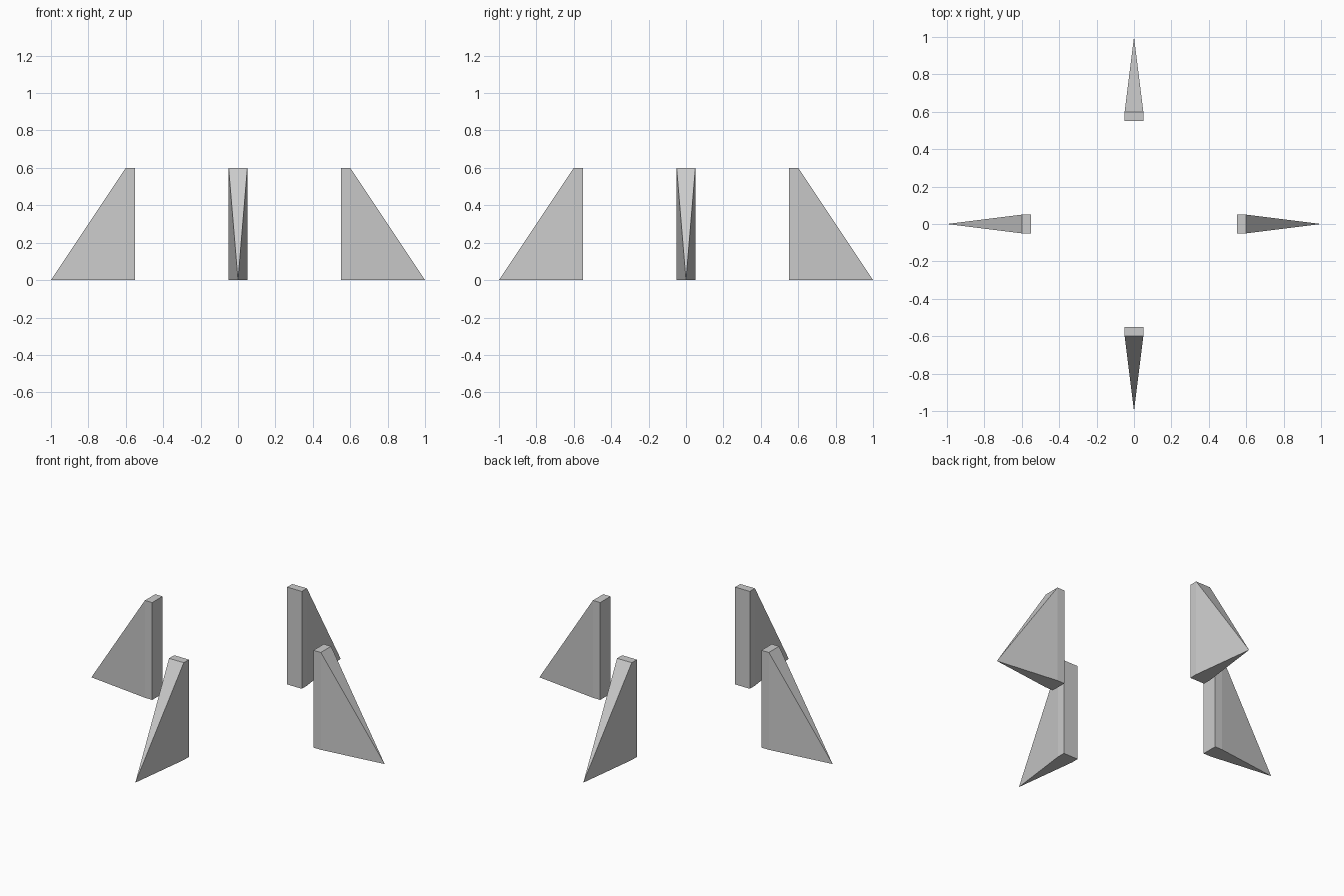
import bpy, bmesh
from math import pi
from mathutils import Matrix, Vector

if "Cube" in bpy.data.objects:
    bpy.data.objects.remove(bpy.data.objects["Cube"])

INNER, SHOULDER, TIP = 0.55, 0.60, 1.0
WIDTH, HEIGHT = 0.10, 0.60


def make_fin(name, angle):
    bm = bmesh.new()
    # Upright root slab
    bmesh.ops.create_cube(bm, size=1)
    bmesh.ops.scale(bm, verts=bm.verts, vec=(SHOULDER - INNER, WIDTH, HEIGHT))
    bmesh.ops.translate(bm, verts=bm.verts,
                        vec=((INNER + SHOULDER) / 2, 0, HEIGHT / 2))
    # Outer face drawn out to a point on the ground
    outer = max(bm.faces, key=lambda f: f.calc_center_median().x)
    bmesh.ops.poke(bm, faces=[outer])
    tip = max(bm.verts, key=lambda v: (len(v.link_faces) == 4 and
                                       abs(v.co.y) < 1e-4, v.co.x))
    tip.co = Vector((TIP, 0, 0))
    bmesh.ops.rotate(bm, verts=bm.verts, cent=(0, 0, 0),
                     matrix=Matrix.Rotation(angle, 3, 'Z'))
    bmesh.ops.recalc_face_normals(bm, faces=bm.faces)
    mesh = bpy.data.meshes.new(name)
    bm.to_mesh(mesh)
    bm.free()
    bpy.context.collection.objects.link(bpy.data.objects.new(name, mesh))


# Four fins around the centre
for i, side in enumerate(("right", "back", "left", "front")):
    make_fin(side + "_fin", i * pi / 2)
